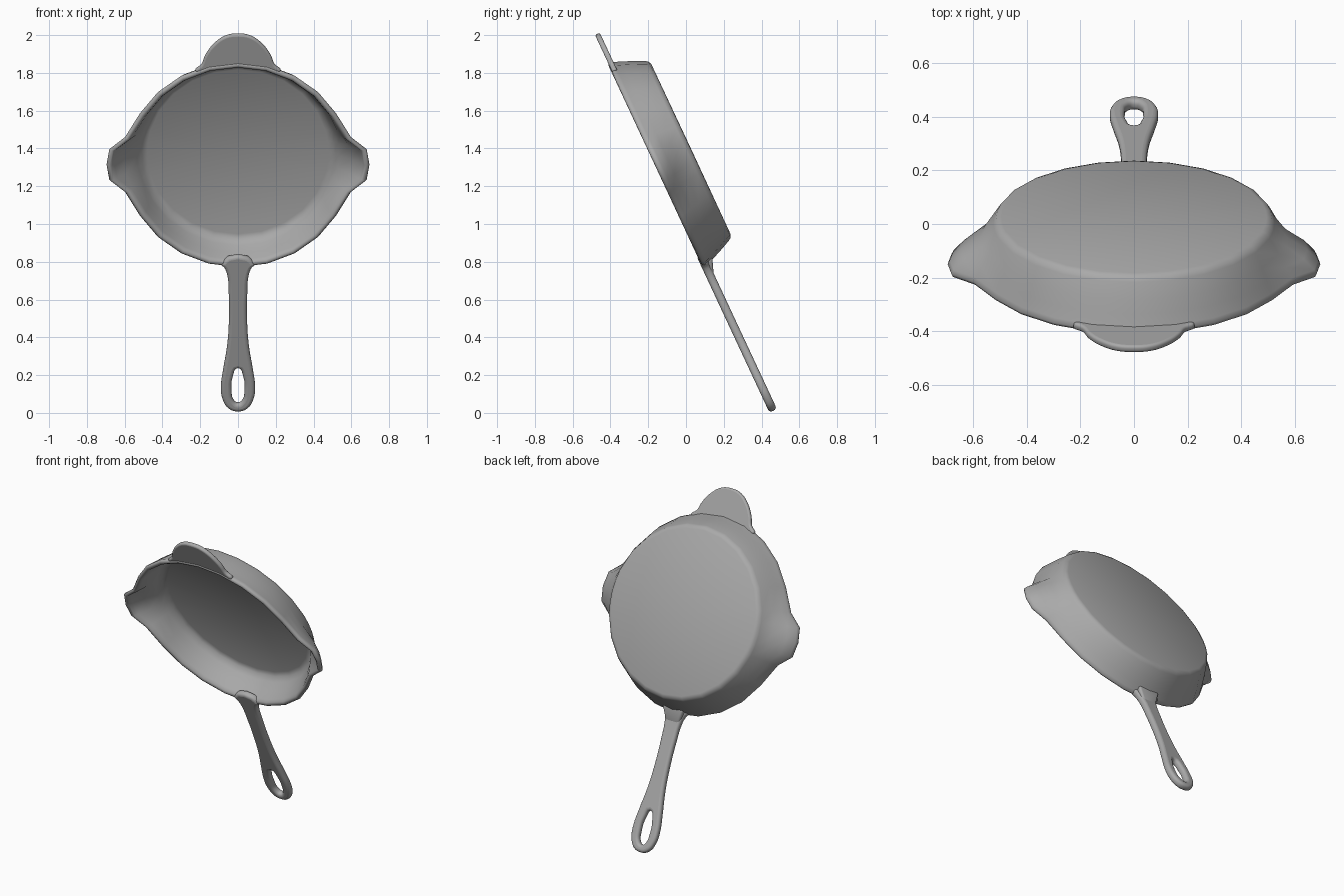
import bpy, bmesh, math
from mathutils import Matrix

if "Cube" in bpy.data.objects:
    bpy.data.objects.remove(bpy.data.objects["Cube"])

# The pan is modelled flat (x, length v, height -w), then tilted upright
TILT = Matrix.Rotation(math.radians(115), 4, 'X')
CENTRE_V = 1.255

iron = bpy.data.materials.new("iron grey")
iron.diffuse_color = (0.40, 0.40, 0.40, 1)
iron.use_nodes = True
iron.node_tree.nodes["Principled BSDF"].inputs["Base Color"].default_value = iron.diffuse_color


def finish(ob, angle):
    ob.data.transform(TILT)
    ob.data.materials.clear()
    ob.data.materials.append(iron)
    bpy.ops.object.select_all(action='DESELECT')
    ob.select_set(True)
    bpy.context.view_layer.objects.active = ob
    bpy.ops.object.shade_smooth_by_angle(angle=math.radians(angle))


# Pan bowl: lathed rings of (radius, depth, spout strength)
rings = [(0.48, 0.579, 0), (0.508, 0.568, 0), (0.525, 0.535, 0.1),
         (0.546, 0.48, 0.55), (0.562, 0.43, 0.95), (0.570, 0.412, 1),
         (0.582, 0.405, 1), (0.594, 0.409, 1), (0.599, 0.42, 1),
         (0.591, 0.437, 1), (0.574, 0.48, 0.75), (0.553, 0.53, 0.2),
         (0.525, 0.59, 0), (0.515, 0.606, 0), (0.495, 0.614, 0)]
angles = sorted([15 * i for i in range(24)] + [7.5, 172.5, 187.5, 352.5])


def spout(a):
    off = min(a % 180, 180 - a % 180)
    return {0: 0.097, 7.5: 0.088, 15: 0.02}.get(off, 0)


bm = bmesh.new()
loops = []
for r, w, k in rings:
    loop = []
    for a in angles:
        t, rad = math.radians(a), r + k * spout(a)
        loop.append(bm.verts.new((rad * math.cos(t), CENTRE_V + rad * math.sin(t), -w)))
    loops.append(loop)
n = len(angles)
for p, q in zip(loops, loops[1:]):
    for i in range(n):
        bm.faces.new((p[i], p[(i + 1) % n], q[(i + 1) % n], q[i]))
for loop, w in ((loops[0], 0.579), (loops[-1], 0.615)):
    c = bm.verts.new((0, CENTRE_V, -w))
    for i in range(n):
        bm.faces.new((c, loop[i], loop[(i + 1) % n]))
bmesh.ops.recalc_face_normals(bm, faces=bm.faces)
mesh = bpy.data.meshes.new("pan_bowl")
bm.to_mesh(mesh)
bm.free()
bowl = bpy.data.objects.new("pan_bowl", mesh)
bpy.context.collection.objects.link(bowl)
finish(bowl, 50)


# Rounded plates: half outlines (x, v), mirrored, filled and bevelled
def plate(name, outlines, w, extrude, bevel):
    cu = bpy.data.curves.new(name, 'CURVE')
    cu.dimensions = '2D'
    cu.fill_mode = 'BOTH'
    cu.extrude, cu.bevel_depth, cu.bevel_resolution = extrude, bevel, 3
    cu.offset = -bevel
    cu.resolution_u = 4
    for half in outlines:
        pts = half + [(-x, v) for x, v in reversed(half) if x > 0]
        sp = cu.splines.new('BEZIER')
        sp.bezier_points.add(len(pts) - 1)
        sp.use_cyclic_u = True
        for b, (x, v) in zip(sp.bezier_points, pts):
            b.co = (x, v, 0)
            b.handle_left_type = b.handle_right_type = 'AUTO'
    ob = bpy.data.objects.new(name, cu)
    bpy.context.collection.objects.link(ob)
    bpy.ops.object.select_all(action='DESELECT')
    ob.select_set(True)
    bpy.context.view_layer.objects.active = ob
    bpy.ops.object.convert(target='MESH')
    ob = bpy.context.object
    ob.data.transform(Matrix.Translation((0, 0, -w)))
    finish(ob, 60)


# Handle with hanging hole
plate("handle",
      [[(0, -0.185), (0.05, -0.168), (0.083, -0.11), (0.09, -0.04), (0.078, 0.06),
        (0.057, 0.2), (0.048, 0.35), (0.049, 0.5), (0.055, 0.6), (0.07, 0.65), (0.09, 0.682)],
       [(0, -0.139), (0.024, -0.12), (0.034, -0.07), (0.027, 0.02), (0, 0.068)]],
      0.423, 0.004, 0.018)

# Underside fillet where the handle meets the wall
bm = bmesh.new()
bmesh.ops.create_cube(bm, size=1)
for v in bm.verts:
    inner = v.co.y > 0
    half = 0.075 if inner else 0.042
    low = 0.475 if inner else 0.438
    v.co = (math.copysign(half, v.co.x), 0.69 if inner else 0.59,
            -0.42 if v.co.z > 0 else -low)
bmesh.ops.bevel(bm, geom=bm.edges[:], offset=0.012, segments=3, affect='EDGES', profile=0.5)
mesh = bpy.data.meshes.new("handle_root")
bm.to_mesh(mesh)
bm.free()
root = bpy.data.objects.new("handle_root", mesh)
bpy.context.collection.objects.link(root)
finish(root, 50)

# Helper grip tab opposite the handle
plate("grip_tab",
      [[(0, 1.825), (0.12, 1.815), (0.225, 1.80), (0.193, 1.84), (0.172, 1.895),
        (0.125, 1.962), (0.065, 2.006), (0, 2.017)]],
      0.423, 0.003, 0.011)
